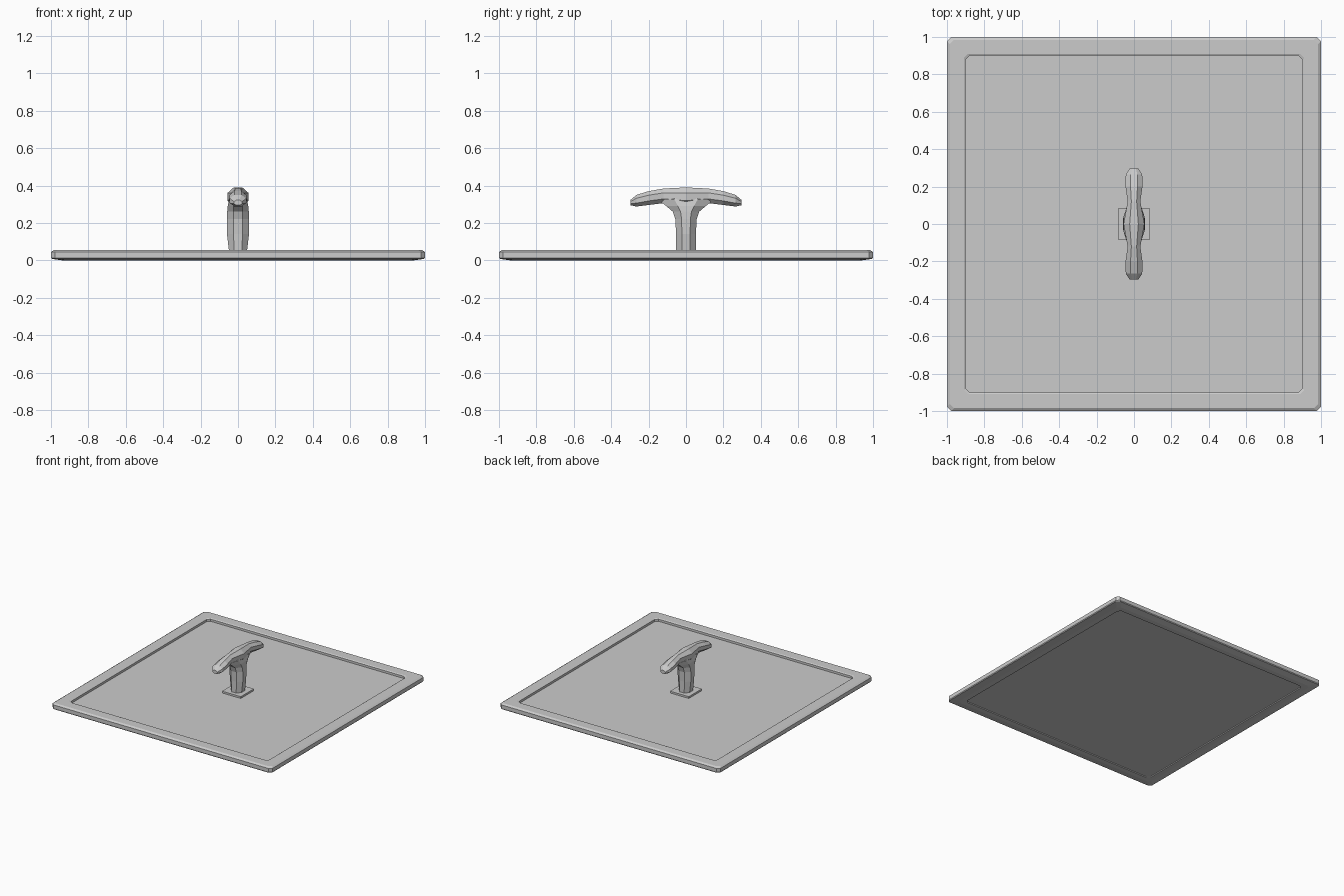
import bpy
import math

cube = bpy.data.objects.get("Cube")
if cube:
    bpy.data.objects.remove(cube, do_unlink=True)

grey = bpy.data.materials.new("light grey")
grey.use_nodes = True
grey.diffuse_color = (0.6, 0.6, 0.6, 1)
grey.node_tree.nodes["Principled BSDF"].inputs["Base Color"].default_value = (0.6, 0.6, 0.6, 1)


def loft(name, loops, closed=False):
    """Skin equal-length loops; cap the ends, or join the last loop to the first."""
    n = len(loops[0])
    verts = [p for loop in loops for p in loop]
    faces = []
    for i in range(len(loops) if closed else len(loops) - 1):
        a, b = i * n, (i + 1) % len(loops) * n
        faces += [(a + k, a + (k + 1) % n, b + (k + 1) % n, b + k) for k in range(n)]
    if not closed:
        faces += [tuple(reversed(range(n))), tuple(range(len(verts) - n, len(verts)))]
    mesh = bpy.data.meshes.new(name)
    mesh.from_pydata(verts, [], faces)
    mesh.materials.append(grey)
    obj = bpy.data.objects.new(name, mesh)
    bpy.context.collection.objects.link(obj)
    return obj


def square(half, z, cut=0.022):
    """Square loop with clipped corners."""
    s = half - cut
    quarter = [(half, -s), (half, s)]
    loop = []
    for _ in range(4):
        loop += [(x, y, z) for x, y in quarter]
        quarter = [(-y, x) for x, y in quarter]
    return loop


def oval(rx, ry, sides=8):
    angles = [(k + 0.5) * math.tau / sides for k in range(sides)]
    grow = 1 / math.cos(math.pi / sides)
    return [(rx * grow * math.cos(a), ry * grow * math.sin(a)) for a in angles]


# Raised rim: closed cross-section swept round the square
rim = [(0.90, 0.0), (0.94, 0.0), (0.995, 0.008), (1.0, 0.014), (1.0, 0.045),
       (0.985, 0.055), (0.91, 0.055), (0.90, 0.05)]
loft("rim", [square(h, z) for h, z in rim], closed=True)

# Sunken panel inside the rim, recessed on both sides
loft("panel", [square(0.905, 0.008), square(0.905, 0.032)])

# Small square foot under the handle
loft("handle_foot", [square(0.085, z, 0.004) for z in (0.03, 0.047)])

# Stem, flaring along y into the grip: z, half width, half depth
stem = [(0.04, 0.047, 0.053), (0.14, 0.059, 0.053), (0.22, 0.06, 0.057),
        (0.26, 0.058, 0.07), (0.29, 0.055, 0.105), (0.325, 0.048, 0.15), (0.36, 0.035, 0.08)]
loft("handle_stem", [[(x, y, z) for x, y in oval(rx, ry)] for z, rx, ry in stem])

# Arched grip: y, half width, underside, top
half_grip = [(0.298, 0.022, 0.295, 0.322), (0.265, 0.044, 0.288, 0.35),
             (0.20, 0.045, 0.296, 0.37), (0.12, 0.034, 0.306, 0.384)]
grip = [(-y, w, lo, hi) for y, w, lo, hi in half_grip] + [(0, 0.056, 0.29, 0.39)]
grip += reversed(half_grip)
loft("handle_grip", [[(x, y, (lo + hi) / 2 + z) for z, x in oval((hi - lo) / 2, w)]
                     for y, w, lo, hi in grip])

# Consistent outward faces
import bmesh
for obj in bpy.data.objects:
    if obj.type == 'MESH' and grey.name in obj.data.materials:
        bm = bmesh.new()
        bm.from_mesh(obj.data)
        bmesh.ops.recalc_face_normals(bm, faces=bm.faces)
        bm.to_mesh(obj.data)
        bm.free()
